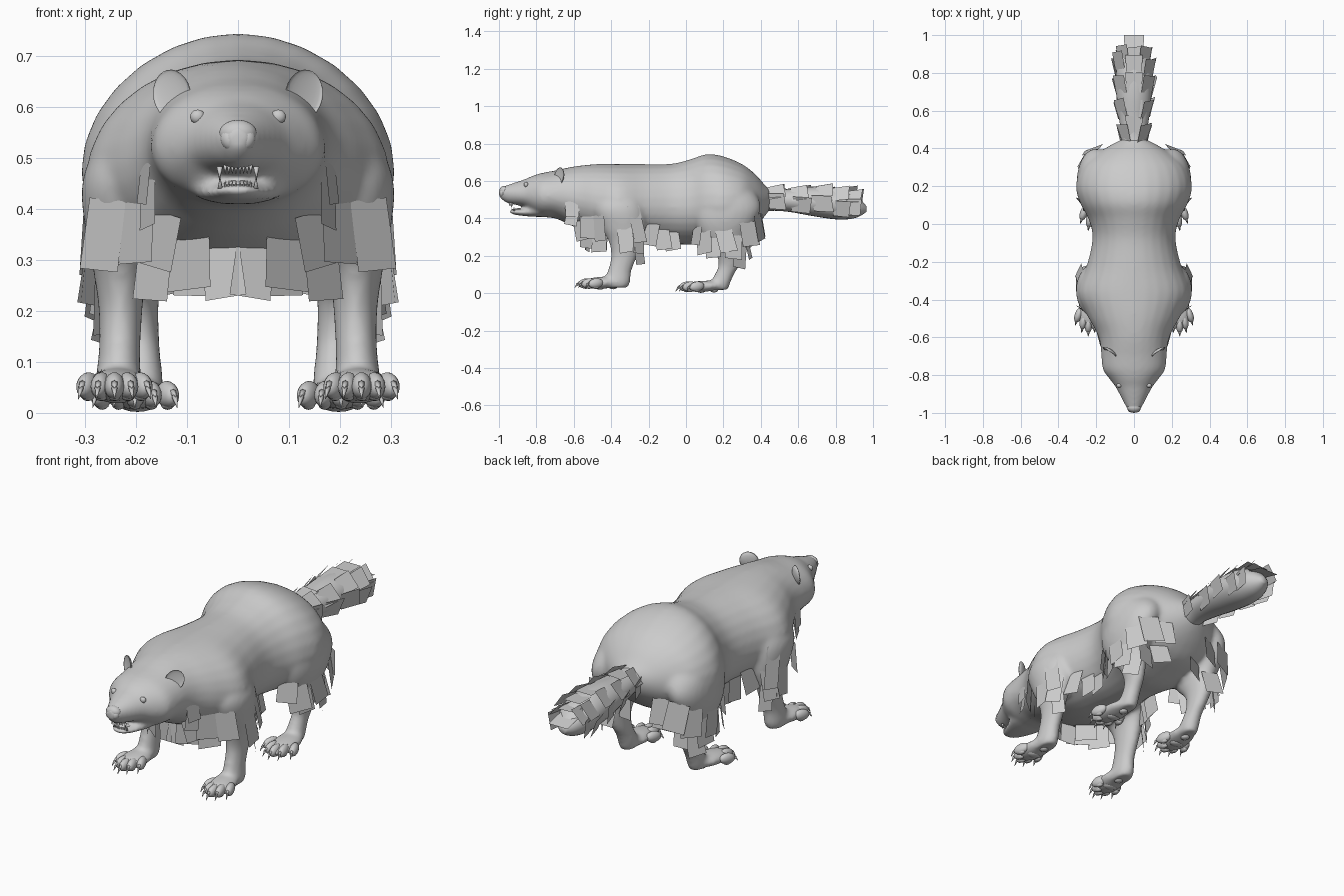
import bpy, bmesh, math, random
from mathutils import Vector, Matrix, Euler
from mathutils.bvhtree import BVHTree

if "Cube" in bpy.data.objects:
    bpy.data.objects.remove(bpy.data.objects["Cube"])

random.seed(4)
N = 28


def finish(name, bm, mirror=False, smooth=True):
    bmesh.ops.recalc_face_normals(bm, faces=bm.faces)
    me = bpy.data.meshes.new(name)
    bm.to_mesh(me)
    bm.free()
    for p in me.polygons:
        p.use_smooth = smooth
    ob = bpy.data.objects.new(name, me)
    bpy.context.collection.objects.link(ob)
    if mirror:
        m = ob.modifiers.new("mirror", 'MIRROR')
        m.use_mirror_merge = False
    return ob


def spline(rows, steps=4):
    out = []
    for i in range(len(rows) - 1):
        p = [Vector(rows[max(0, min(len(rows) - 1, i + k))]) for k in (-1, 0, 1, 2)]
        for s in range(steps):
            t = s / steps
            out.append(0.5 * (2 * p[1] + (p[2] - p[0]) * t + (2 * p[0] - 5 * p[1] + 4 * p[2] - p[3]) * t * t
                              + (3 * p[1] - p[0] - 3 * p[2] + p[3]) * t ** 3))
    return out + [Vector(rows[-1])]


def loft(bm, rows, point):
    rings = [[bm.verts.new(point(r, 2 * math.pi * i / N)) for i in range(N)] for r in spline(rows)]
    for a, b in zip(rings, rings[1:]):
        for i in range(N):
            bm.faces.new((a[i], a[(i + 1) % N], b[(i + 1) % N], b[i]))
    bm.faces.new(rings[0])
    bm.faces.new(rings[-1])


def trunk_pt(r, a):       # rows: y, half width, top, bottom, widest height
    s = math.sin(a)
    return (r[1] * math.cos(a), r[0], r[4] + s * ((r[2] - r[4]) if s > 0 else (r[4] - r[3])))


def limb_pt(side):        # rows: z, x, y, x radius, y radius
    return lambda r, a: (side * r[1] + r[3] * math.cos(a), r[2] + r[4] * math.sin(a), r[0])


def ball(bm, loc, size, rot=(0, 0, 0), seg=16):
    m = Matrix.LocRotScale(Vector(loc), Euler(rot), Vector(size))
    return bmesh.ops.create_uvsphere(bm, u_segments=seg, v_segments=seg * 2 // 3, radius=1, matrix=m)['verts']


def spike(bm, base, tip, r):
    base, tip = Vector(base), Vector(tip)
    d = tip - base
    m = Matrix.Translation((base + tip) / 2) @ d.to_track_quat('Z', 'Y').to_matrix().to_4x4()
    bmesh.ops.create_cone(bm, segments=8, radius1=r, radius2=r * .1, depth=d.length, cap_ends=True, matrix=m)


def card(bm, p, flow, across, w, l):
    flow, across = flow.normalized() * l, across.normalized() * w / 2
    bm.faces.new([bm.verts.new(v) for v in (p - across, p + across, p + across * 1.05 + flow, p - across * 1.05 + flow)])


# Trunk, neck and head, fused with jaw, legs and feet
bm = bmesh.new()
loft(bm, [(-1.0, .02, .56, .515, .54), (-.98, .035, .57, .496, .54), (-.95, .052, .58, .48, .535),
          (-.9, .078, .597, .47, .53), (-.86, .1, .61, .46, .525), (-.82, .13, .628, .43, .52),
          (-.77, .165, .643, .408, .52), (-.7, .173, .656, .40, .52), (-.63, .18, .672, .37, .515),
          (-.57, .2, .682, .34, .5), (-.48, .25, .69, .305, .48), (-.36, .298, .692, .28, .46),
          (-.22, .25, .69, .27, .46), (-.08, .22, .692, .262, .46), (.02, .238, .715, .26, .46),
          (.11, .285, .743, .26, .47), (.2, .308, .732, .28, .47), (.3, .278, .69, .31, .48),
          (.37, .2, .637, .36, .49), (.42, .12, .58, .41, .495), (.45, .06, .55, .45, .5)], trunk_pt)
loft(bm, [(-.945, .026, .448, .43, .438), (-.92, .045, .448, .42, .435), (-.87, .066, .452, .413, .432),
          (-.8, .09, .47, .408, .435), (-.74, .09, .48, .41, .44)], trunk_pt)
front_leg = [(.6, .14, -.35, .06, .08), (.53, .175, -.355, .095, .12), (.45, .203, -.355, .103, .142),
             (.35, .22, -.335, .078, .12),
             (.28, .23, -.325, .054, .09), (.2, .23, -.33, .043, .07), (.12, .232, -.355, .041, .064),
             (.06, .235, -.37, .045, .072), (.03, .235, -.375, .04, .065)]
hind_leg = [(.62, .12, .2, .08, .1), (.54, .17, .21, .11, .16), (.46, .202, .22, .1, .18), (.38, .215, .21, .085, .16),
            (.3, .21, .205, .068, .12), (.22, .203, .235, .048, .078), (.15, .192, .23, .038, .058),
            (.1, .188, .205, .038, .052), (.05, .188, .18, .042, .056), (.018, .188, .175, .036, .05)]
for s in (1, -1):
    loft(bm, front_leg, limb_pt(s))
    loft(bm, hind_leg, limb_pt(s))
    ball(bm, (s * .238, -.455, .055), (.06, .11, .033), (.05, 0, s * .1))
    ball(bm, (s * .2, .09, .037), (.062, .12, .03), (.05, 0, s * .1))
body = finish("body", bm)
rem = body.modifiers.new("fuse", 'REMESH')
rem.mode = 'VOXEL'
rem.voxel_size = .01
rem.use_smooth_shade = True
sm = body.modifiers.new("soften", 'SMOOTH')
sm.factor, sm.iterations = .5, 12
dg = bpy.context.evaluated_depsgraph_get()
tree = BVHTree.FromObject(body, dg)

# Toes, pads and claws
toes, claws, pads = bmesh.new(), bmesh.new(), bmesh.new()
for cx, cy, cz, gap in ((.242, -.53, .053, .026), (.202, .01, .036, .032)):
    for i in range(-2, 3):
        x, y = cx + i * gap, cy + .012 * i * i - (.0 if i else .006)
        yaw = i * .16
        d = Vector((math.sin(yaw), -math.cos(yaw), 0))
        ball(toes, (x, y, cz), (.02, .042, .026), (.15, 0, yaw))
        p = Vector((x, y, cz + .004)) + d * .03
        mid = p + d * .018 - Vector((0, 0, .008))
        spike(claws, p, mid + d * .004, .009)
        spike(claws, mid - d * .004, mid + d * .012 - Vector((0, 0, .022)), .006)
        ball(pads, (x, y, cz - .018), (.013, .021, .012), (0, 0, yaw), 10)
    ball(pads, (cx - .005, cy + .07, cz - .02), (.036, .026, .014), seg=12)
    ball(pads, (cx - .01, cy + .14, cz - .02), (.02, .022, .012), seg=12)
finish("toes", toes, True)
finish("claws", claws, True)
finish("paw_pads", pads, True)

# Cupped ears
bm = bmesh.new()
for v in ball(bm, (0, 0, 0), (.043, .018, .05), seg=20):
    if v.co.y < -.001:
        v.co.y *= -.35
bmesh.ops.transform(bm, verts=bm.verts, matrix=Matrix.LocRotScale(
    Vector((.13, -.68, .624)), Euler((-.1, .45, .55)), None))
finish("ear", bm, True)

# Eyes
bm = bmesh.new()
hit = tree.ray_cast(Vector((.079, -2, .58)), Vector((0, 1, 0)))[0]
ball(bm, hit, (.015, .012, .014))
finish("eye", bm, True)

# Nose pad with nostril wings
bm = bmesh.new()
ball(bm, (0, -.972, .548), (.037, .026, .026))
for s in (1, -1):
    ball(bm, (s * .015, -.98, .535), (.019, .017, .022), (0, s * .4, 0))
finish("nose", bm)

# Teeth and tongue
bm = bmesh.new()
for i in range(4):
    x = .004 + i * .007
    spike(bm, (x, -.944 + i * .003, .485), (x, -.946 + i * .003, .468), .004)
    spike(bm, (x, -.93 + i * .003, .44), (x, -.931 + i * .003, .455), .0035)
spike(bm, (.036, -.93, .482), (.036, -.933, .456), .006)
spike(bm, (.035, -.918, .44), (.035, -.92, .462), .005)
finish("teeth", bm, True)
bm = bmesh.new()
ball(bm, (0, -.87, .448), (.03, .05, .008))
finish("tongue", bm)

# Tail core
bm = bmesh.new()
tail_rows = [(.36, .09, .58, .42, .5), (.45, .065, .555, .44, .5), (.55, .078, .557, .435, .495),
             (.68, .093, .57, .412, .49), (.8, .095, .566, .395, .48), (.88, .078, .54, .397, .47),
             (.93, .052, .505, .412, .46), (.965, .015, .465, .435, .45)]
loft(bm, tail_rows, trunk_pt)
finish("tail", bm)

# Tail fur cards: overlapping half rings over the top and sides
bm = bmesh.new()
for k, row in enumerate(tail_rows[1:6]):
    for j in range(5):
        a = math.pi / 2 + (j - 2) * (.95 if k % 2 else .85)
        p = Vector(trunk_pt(row, a))
        out = Vector((math.cos(a), 0, math.sin(a)))
        p.y += random.uniform(-.02, .02) - (.03 if k == 4 else 0)
        lean = .12 + .22 * abs(out.x) - .03 * k
        roll = Vector((0, random.uniform(-.2, .2), 0))
        card(bm, p - out * .004, Vector((0, 1, 0)) + out * lean,
             out.cross(Vector((0, 1, 0))) + roll, .085, random.uniform(.085, .11))
card(bm, Vector((0, .89, .51)), Vector((0, 1, -.25)), Vector((1, 0, 0)), .1, .113)
finish("tail_fur_cards", bm, smooth=False)

# Hanging fur cards snapped to the body: x, y, z, width, length
tufts = [(.035, -.52, .33, .08, .1), (.1, -.53, .335, .11, .1), (.14, -.57, .39, .09, .11), (.18, -.6, .46, .07, .1),
         (.16, -.61, .5, .07, .09), (.2, -.53, .41, .1, .12), (.25, -.46, .42, .09, .14), (.08, -.45, .31, .1, .08),
         (.16, -.46, .34, .1, .12), (.29, -.28, .47, .07, .2), (.28, -.33, .35, .08, .13), (.28, -.24, .36, .07, .15),
         (.27, -.25, .27, .06, .12), (.2, -.18, .38, .08, .12), (.18, -.13, .34, .08, .11), (.17, -.08, .32, .08, .1),
         (.25, .03, .34, .09, .1), (.27, .08, .32, .1, .12), (.28, .13, .29, .08, .11), (.28, .2, .34, .09, .12),
         (.28, .26, .31, .09, .13), (.25, .3, .25, .08, .12), (.27, .33, .38, .1, .13), (.23, .38, .42, .1, .14),
         (.16, .41, .41, .1, .13), (.2, .32, .3, .09, .12), (.12, .33, .31, .09, .1)]
bm = bmesh.new()
for x, y, z, w, l in tufts:
    p, n, _, _ = tree.find_nearest(Vector((x, y, z)))
    h = Vector((n.x, n.y, 0)).normalized()
    flow = Vector((0, random.uniform(-.05, .12), -1)) + h * .1
    side = h.cross(Vector((0, 0, 1)))
    r = random.uniform(-.2, .2)
    card(bm, p - n * .002, flow + side * r, side + Vector((0, 0, r)), w, l)
finish("hanging_fur_cards", bm, True, False)
